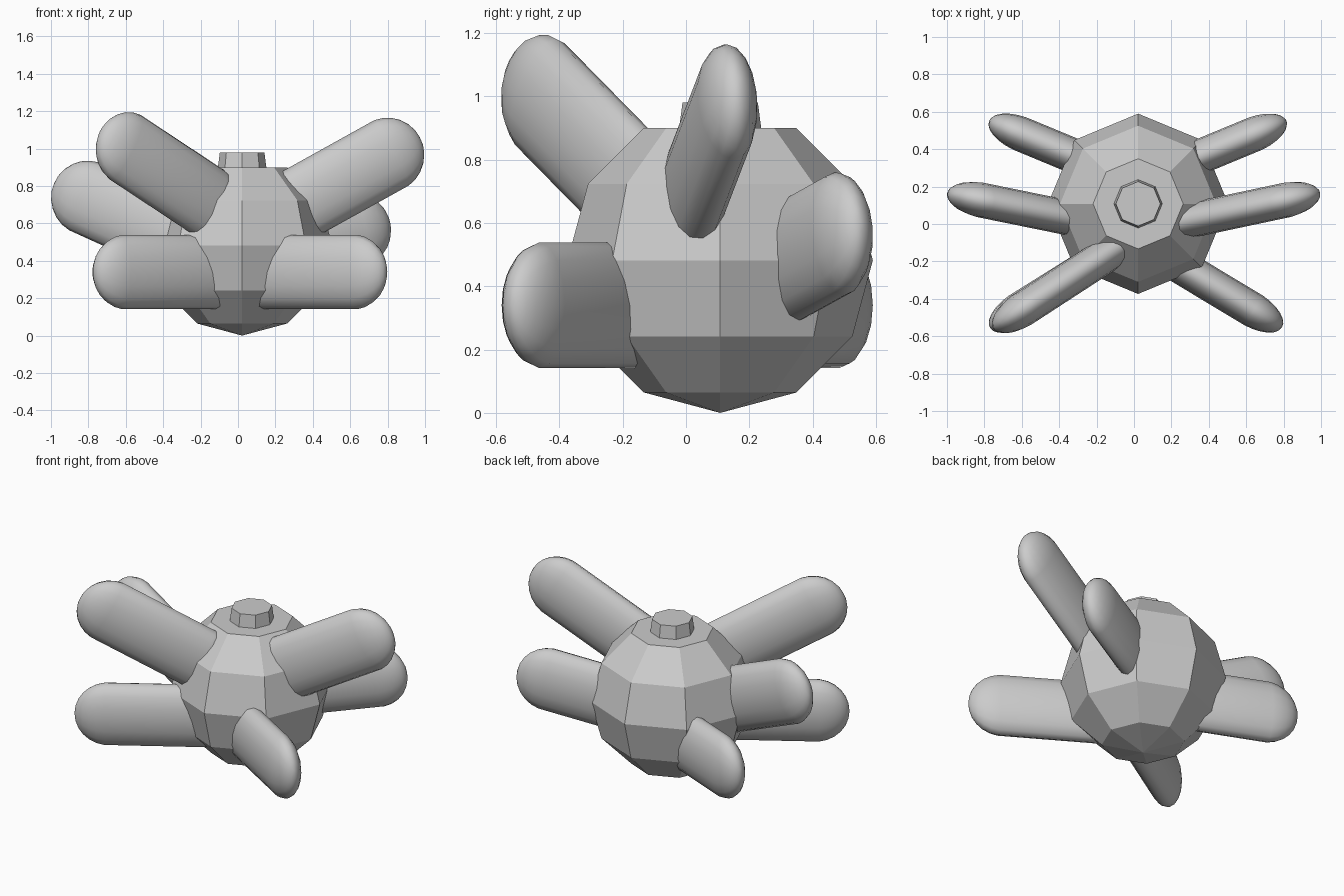
import bpy, bmesh
from math import radians, cos, sin
from mathutils import Vector, Matrix

if "Cube" in bpy.data.objects:
    bpy.data.objects.remove(bpy.data.objects["Cube"])

CENTRE = Vector((0.022, 0.108, 0.482))


def finish(name, bm, smooth=False):
    bmesh.ops.recalc_face_normals(bm, faces=bm.faces)
    mesh = bpy.data.meshes.new(name)
    bm.to_mesh(mesh)
    bm.free()
    for p in mesh.polygons:
        p.use_smooth = smooth
    obj = bpy.data.objects.new(name, mesh)
    bpy.context.collection.objects.link(obj)
    return obj


# Faceted round body with a flat top
bm = bmesh.new()
bmesh.ops.create_uvsphere(bm, u_segments=8, v_segments=6, radius=0.482)
pole = max(bm.verts, key=lambda v: v.co.z)
bmesh.ops.delete(bm, geom=[pole], context='VERTS')
bmesh.ops.holes_fill(bm, edges=[e for e in bm.edges if e.is_boundary], sides=0)
bmesh.ops.translate(bm, verts=bm.verts, vec=CENTRE)
finish("body", bm)

# Tapered eight-sided knob on top
bm = bmesh.new()
bmesh.ops.create_cone(bm, cap_ends=True, segments=8, radius1=0.132, radius2=0.119, depth=0.10)
bmesh.ops.translate(bm, verts=bm.verts, vec=(CENTRE.x, CENTRE.y, 0.93))
finish("top_knob", bm)


def limb(name, end, heading, rise, length):
    """Flattened capsule: 'end' is the centre of the outer round cap."""
    bm = bmesh.new()
    bmesh.ops.create_uvsphere(bm, u_segments=16, v_segments=13, radius=0.2)
    for v in bm.verts:
        if v.co.z < 0:
            v.co.z -= length
        v.co.x *= 0.47
    a, e = radians(heading), radians(rise)
    along = Vector((cos(a) * cos(e), sin(a) * cos(e), sin(e)))
    side = Vector((-sin(a), cos(a), 0))
    tall = along.cross(side)
    rot = Matrix((side, tall, along)).transposed().to_4x4()
    bm.transform(Matrix.Translation(end) @ rot)
    finish(name, bm, smooth=True)


# Limbs around the body: cap centre, plan heading, rise angle, length
limb("front_left_upper_limb", (-0.585, -0.45, 0.995), 213, 29, 0.56)
limb("front_left_lower_limb", (-0.60, -0.45, 0.34), 212, 0, 0.60)
limb("front_right_lower_limb", (0.62, -0.45, 0.34), -31, 0, 0.60)
limb("middle_left_limb", (-0.803, 0.125, 0.735), 168.5, 24, 0.58)
limb("middle_right_limb", (0.80, 0.125, 0.965), 12, 28.5, 0.60)
limb("back_left_limb", (-0.59, 0.475, 0.34), 157.5, 0, 0.50)
limb("back_right_limb", (0.63, 0.475, 0.56), 22.5, 12, 0.50)
